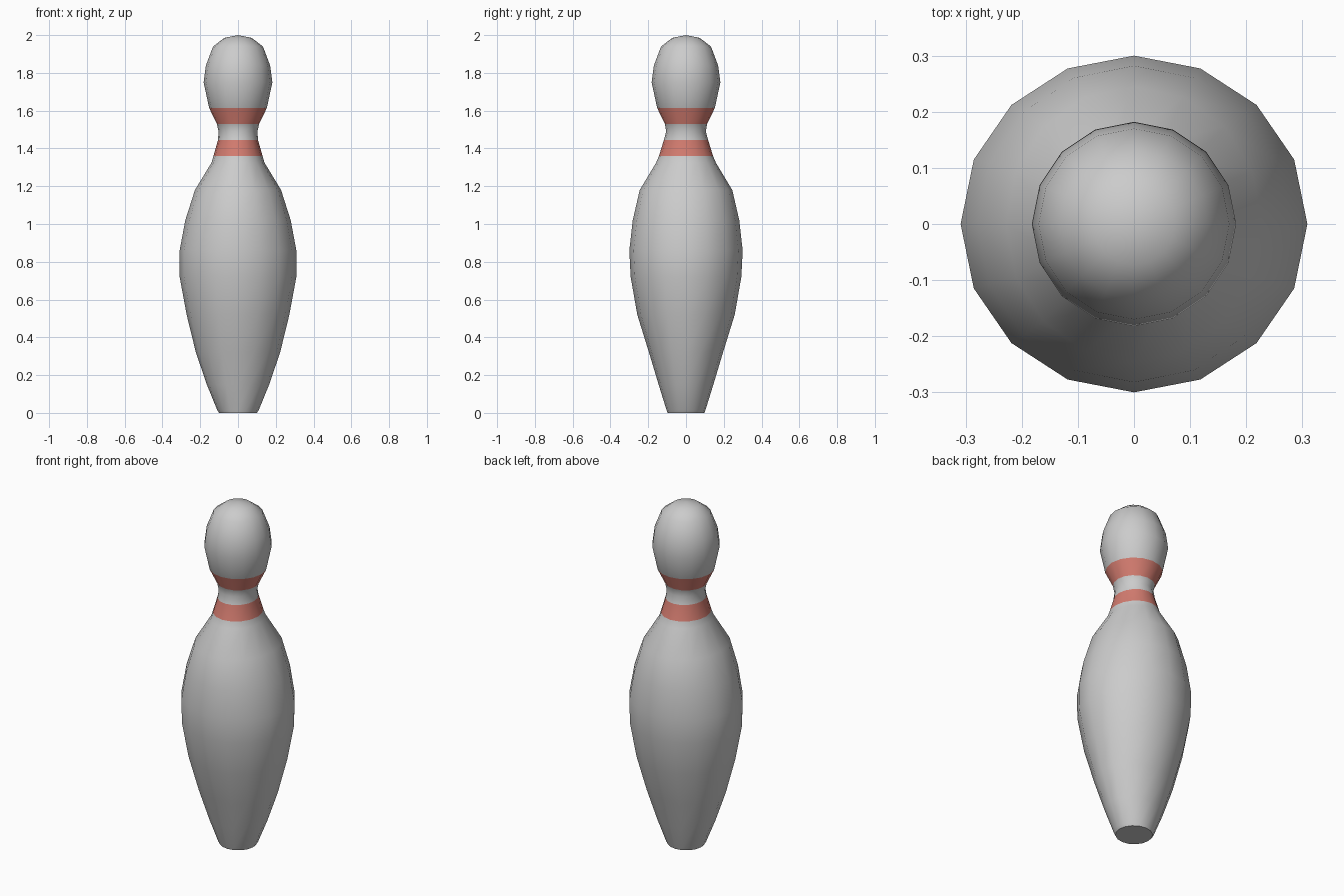
import bpy, bmesh, math

if "Cube" in bpy.data.objects:
    bpy.data.objects.remove(bpy.data.objects["Cube"])

SIDES = 16

# Pin profile: height, half-width in x, half-width in y
RINGS = [
    (0.00, 0.100, 0.098), (0.015, 0.110, 0.103), (0.15, 0.165, 0.145),
    (0.32, 0.223, 0.196), (0.52, 0.272, 0.258), (0.72, 0.309, 0.293),
    (0.86, 0.309, 0.300), (1.02, 0.279, 0.282), (1.18, 0.228, 0.245),
    (1.325, 0.140, 0.158), (1.36, 0.130, 0.143), (1.445, 0.106, 0.117),
    (1.49, 0.103, 0.105), (1.53, 0.112, 0.112), (1.615, 0.153, 0.153),
    (1.75, 0.182, 0.182), (1.84, 0.170, 0.170), (1.94, 0.132, 0.132),
    (1.985, 0.073, 0.073),
]
BANDS = {(1.36, 1.445), (1.53, 1.615)}

red = bpy.data.materials.new("band_red")
red.diffuse_color = (0.65, 0.20, 0.16, 1)
red.use_nodes = True
red.node_tree.nodes["Principled BSDF"].inputs["Base Color"].default_value = red.diffuse_color
grey = bpy.data.materials.new("body_grey")
grey.diffuse_color = (0.8, 0.8, 0.8, 1)
grey.use_nodes = True
grey.node_tree.nodes["Principled BSDF"].inputs["Base Color"].default_value = grey.diffuse_color

# Lathe the pin, colouring the two neck bands
bm = bmesh.new()
loops = []
for z, rx, ry in RINGS:
    loops.append([bm.verts.new((rx * math.cos(2 * math.pi * i / SIDES),
                                ry * math.sin(2 * math.pi * i / SIDES), z))
                  for i in range(SIDES)])
for k in range(len(RINGS) - 1):
    banded = (RINGS[k][0], RINGS[k + 1][0]) in BANDS
    for i in range(SIDES):
        j = (i + 1) % SIDES
        f = bm.faces.new((loops[k][i], loops[k][j], loops[k + 1][j], loops[k + 1][i]))
        f.material_index = 1 if banded else 0

# Flat base and pointed crown fan
bm.faces.new(loops[0][::-1])
tip = bm.verts.new((0, 0, 2))
for i in range(SIDES):
    bm.faces.new((loops[-1][i], loops[-1][(i + 1) % SIDES], tip))

mesh = bpy.data.meshes.new("bowling_pin")
bm.to_mesh(mesh)
bm.free()
mesh.materials.append(grey)
mesh.materials.append(red)
pin = bpy.data.objects.new("bowling_pin", mesh)
bpy.context.collection.objects.link(pin)

# Smooth skin with a crisp base edge
bpy.context.view_layer.objects.active = pin
pin.select_set(True)
bpy.ops.object.shade_smooth_by_angle(angle=math.radians(50))
